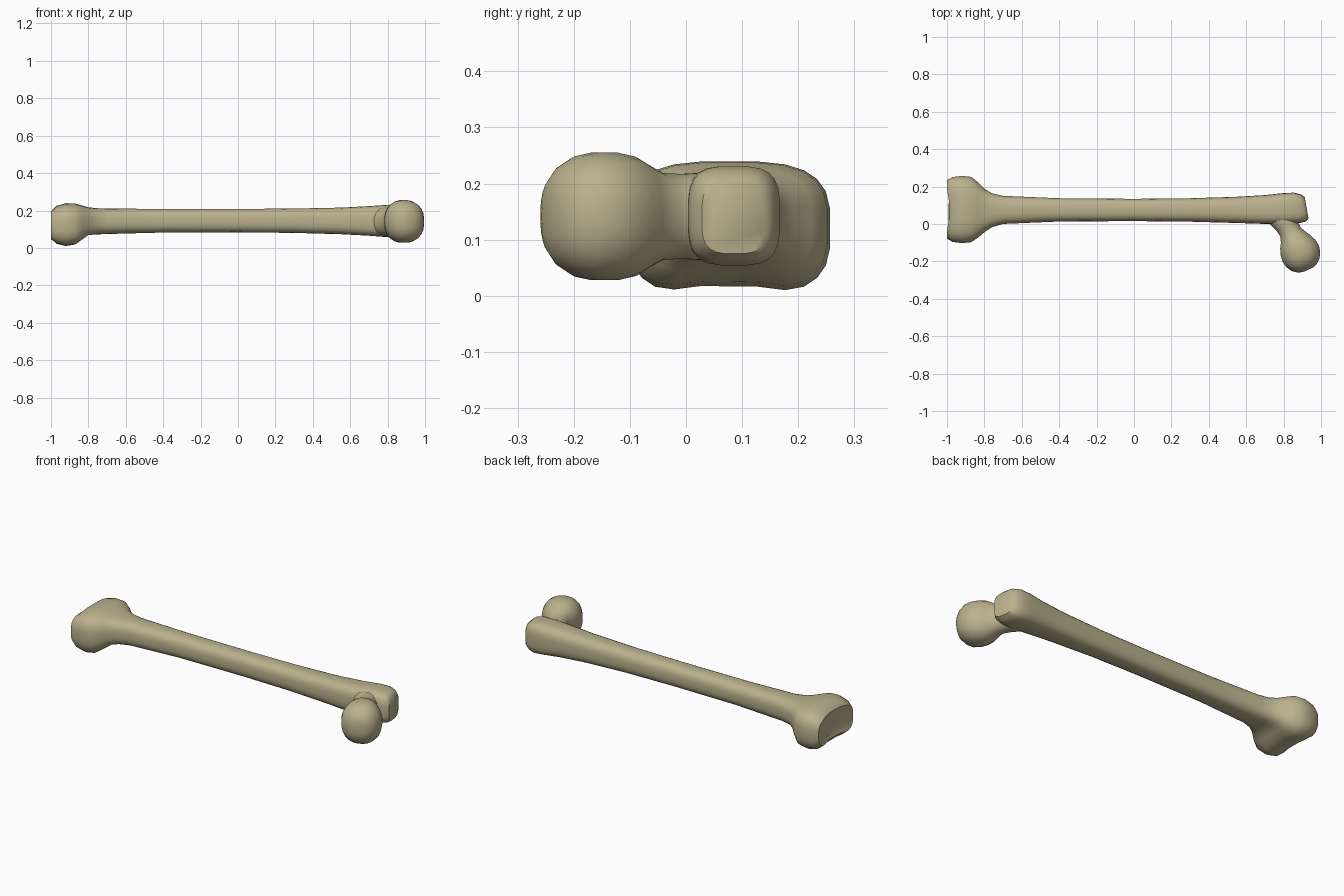
import bpy, bmesh, math
from mathutils import Vector

bone = bpy.data.materials.new("bone tan")
bone.diffuse_color = (0.50, 0.44, 0.27, 1)
N = 24


def spow(v, p):
    return math.copysign(abs(v) ** p, v)


def loft(name, rings, warp=None):
    """rings: (centre, side axis, side radius, z radius, squareness); closed smooth loft"""
    bm = bmesh.new()
    loops = []
    for c, u, ru, rz, sq in rings:
        c, u = Vector(c), Vector(u).normalized()
        loop = []
        for i in range(N):
            a = 2 * math.pi * (i + 0.5) / N
            p = c + u * ru * spow(math.cos(a), 2 / sq) + Vector((0, 0, rz * spow(math.sin(a), 2 / sq)))
            loop.append(bm.verts.new(warp(p, c) if warp else p))
        loops.append(loop)
    for a, b in zip(loops, loops[1:]):
        for i in range(N):
            j = (i + 1) % N
            bm.faces.new((a[i], a[j], b[j], b[i]))
    bm.faces.new(loops[0])
    bm.faces.new(loops[-1])
    bmesh.ops.recalc_face_normals(bm, faces=bm.faces)
    me = bpy.data.meshes.new(name)
    bm.to_mesh(me)
    bm.free()
    ob = bpy.data.objects.new(name, me)
    bpy.context.collection.objects.link(ob)
    me.materials.append(bone)
    bpy.ops.object.select_all(action='DESELECT')
    bpy.context.view_layer.objects.active = ob
    ob.select_set(True)
    bpy.ops.object.shade_smooth_by_angle(angle=math.radians(50))
    return ob


# Shaft with flared knee end: x, y min, y max, z min, z max, squareness
stations = [
    (-0.985, -0.05, 0.21, 0.055, 0.185, 3.0),
    (-0.993, -0.078, 0.235, 0.035, 0.205, 3.2),
    (-0.970, -0.097, 0.252, 0.012, 0.226, 3.2),
    (-0.920, -0.103, 0.258, 0.000, 0.240, 3.2),
    (-0.870, -0.098, 0.253, 0.008, 0.238, 3.2),
    (-0.835, -0.075, 0.225, 0.032, 0.228, 3.1),
    (-0.800, -0.045, 0.190, 0.058, 0.218, 3.0),
    (-0.760, -0.018, 0.165, 0.068, 0.213, 2.9),
    (-0.700, 0.000, 0.151, 0.074, 0.211, 2.8),
    (-0.400, 0.013, 0.138, 0.082, 0.209, 2.7),
    (0.000, 0.015, 0.135, 0.083, 0.209, 2.7),
    (0.300, 0.012, 0.138, 0.080, 0.211, 2.7),
    (0.550, 0.005, 0.146, 0.073, 0.216, 2.9),
    (0.700, 0.000, 0.155, 0.065, 0.224, 3.1),
    (0.800, 0.000, 0.166, 0.057, 0.231, 3.3),
    (0.870, 0.004, 0.168, 0.054, 0.231, 3.4),
    (0.905, 0.012, 0.160, 0.062, 0.222, 3.4),
    (0.925, 0.028, 0.145, 0.075, 0.205, 3.4),
]


def knee_shape(p, c):
    """notch under the knee end, hollow end face, slanted hip end"""
    k = max(0, min(1, (-0.74 - c.x) / 0.12))
    side = min(1, abs(p.y - 0.075) / 0.12)
    if p.z < c.z:
        p.z += 0.028 * k * (1 - side)
    if c.x < -0.98:
        p.x += 0.012 * (1 - side) - 0.008 * side
    if c.x > 0.86:
        p.x -= (p.y - 0.075) * 0.18
    return p


loft("shaft", [((x, (a + b) / 2, (c + d) / 2), (0, 1, 0), (b - a) / 2, (d - c) / 2, s)
               for x, a, b, c, d, s in stations], knee_shape)

# Neck and ball head of the hip: x, y, side radius, z radius
hip = [
    (0.775, 0.075, 0.090, 0.075), (0.800, 0.025, 0.075, 0.078),
    (0.818, -0.010, 0.062, 0.076), (0.838, -0.045, 0.060, 0.078),
    (0.852, -0.072, 0.074, 0.093), (0.862, -0.095, 0.089, 0.107),
    (0.878, -0.128, 0.103, 0.1145), (0.893, -0.162, 0.107, 0.1145),
    (0.906, -0.192, 0.099, 0.108), (0.917, -0.217, 0.083, 0.092),
    (0.926, -0.236, 0.058, 0.068), (0.930, -0.245, 0.030, 0.035),
]
loft("hip_neck_and_head", [((x, y, 0.1415), (0.91, 0.41, 0), r, rz, 2.25) for x, y, r, rz in hip])
